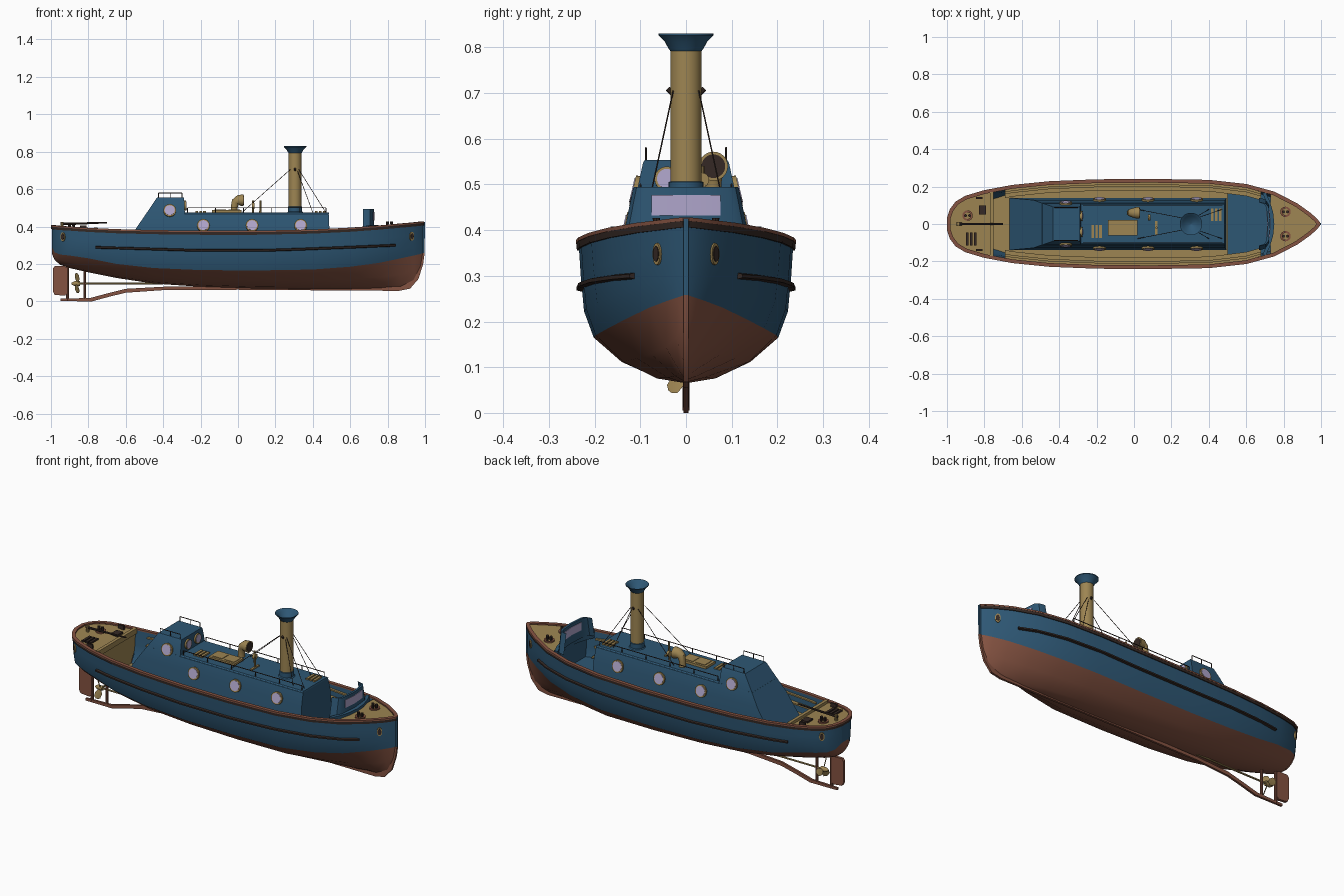
import bpy, math
from mathutils import Vector

if "Cube" in bpy.data.objects:
    bpy.data.objects.remove(bpy.data.objects["Cube"])

def mat(name, c):
    m = bpy.data.materials.new(name)
    m.diffuse_color = (*c, 1)
    m.use_nodes = True
    m.node_tree.nodes["Principled BSDF"].inputs["Base Color"].default_value = m.diffuse_color
    return m

BLUE = mat("blue_paint", (.027, .095, .175))
RED = mat("red_brown", (.23, .085, .053))
BRASS = mat("brass", (.34, .235, .085))
DARK = mat("dark_trim", (.035, .022, .018))
GLASS = mat("glass", (.43, .38, .60))

def loft(name, rings, m, ring_closed=True, path_closed=False, caps=True):
    n, k = len(rings[0]), len(rings)
    f = []
    for i in range(k if path_closed else k - 1):
        for j in range(n if ring_closed else n - 1):
            a, b, j2 = i * n, (i + 1) % k * n, (j + 1) % n
            f.append((a + j, b + j, b + j2, a + j2))
    if caps and not path_closed and ring_closed:
        f += [tuple(range(n)), tuple(reversed(range((k - 1) * n, k * n)))]
    me = bpy.data.meshes.new(name)
    me.from_pydata([tuple(p) for r in rings for p in r], [], f)
    me.materials.append(m)
    ob = bpy.data.objects.new(name, me)
    bpy.context.collection.objects.link(ob)
    return ob

def pipe(name, pts, radii, m, n=8, caps=True):
    pts = [Vector(p) for p in pts]
    if not isinstance(radii, (list, tuple)):
        radii = [radii] * len(pts)
    rings, u = [], None
    for i, p in enumerate(pts):
        t = (pts[min(i + 1, len(pts) - 1)] - pts[max(i - 1, 0)]).normalized()
        if u is None:
            u = t.orthogonal()
        u = (u - t * u.dot(t)).normalized()
        v = t.cross(u)
        rings.append([p + radii[i] * (u * math.cos(a) + v * math.sin(a))
                      for a in (2 * math.pi * j / n for j in range(n))])
    return loft(name, rings, m, caps=caps)

def lathe(name, x, y, prof, m, n=32, caps=False):
    return loft(name, [[(x + r * math.cos(2 * math.pi * j / n), y + r * math.sin(2 * math.pi * j / n), z)
                        for j in range(n)] for r, z in prof], m, caps=caps)

def stack(name, levels, m):  # levels: z, x0, x1, y0, y1
    return loft(name, [[(a, c, z), (b, c, z), (b, d, z), (a, d, z)] for z, a, b, c, d in levels], m)

def box(name, x0, x1, y0, y1, z0, z1, m):
    return stack(name, [(z0, x0, x1, y0, y1), (z1, x0, x1, y0, y1)], m)

def bar(name, outer, inner, t, m):  # flat plate in the xz plane
    return loft(name, [[(a, -t, b), (a, t, b), (c, t, d), (c, -t, d)]
                       for (a, b), (c, d) in zip(outer, inner)], m)

# Hull stations: x, half width, sheer z, bottom z, paint line z
ST = [(-.995, .03, .40, .255, .29), (-.98, .075, .398, .22, .262), (-.95, .115, .395, .195, .25),
      (-.9, .145, .392, .178, .245), (-.8, .175, .385, .155, .23), (-.65, .203, .378, .125, .2),
      (-.45, .223, .373, .095, .178), (-.2, .233, .37, .078, .167), (.1, .235, .37, .068, .165),
      (.4, .23, .376, .065, .17), (.6, .208, .386, .065, .185), (.75, .167, .397, .067, .205),
      (.87, .105, .408, .072, .23), (.94, .055, .414, .1, .245), (.975, .024, .418, .16, .253),
      (.99, .004, .42, .24, .258)]

def station(x):
    for a, b in zip(ST, ST[1:]):
        if x <= b[0]:
            f = (x - a[0]) / (b[0] - a[0])
            return [p + (q - p) * f for p, q in zip(a, b)]
    return ST[-1]

def section(x):  # half section, sheer down to keel
    _, w, zs, zb, zw = station(x)
    p = 1 + .9 * max(0, (x - .4) / .6)
    up = [(q ** p * w, zw + (zs - zw) * t) for q, t in ((1, 1), (.98, .65), (.95, .28))]
    return up + [(q ** p * w, zb + (zw - zb) * t) for q, t in ((.86, 1), (.6, .45), (.28, .1), (0, 0))]

def hw(x, z):  # hull half width at height z
    s = section(x)
    for (y0, z0), (y1, z1) in zip(s, s[1:]):
        if z1 <= z <= z0:
            return y1 + (y0 - y1) * (z - z1) / (z0 - z1)
    return s[0][0] if z > s[0][1] else 0

def sheer(x):
    return station(x)[2]

def span(a, b):
    return [a] + [s[0] for s in ST if a < s[0] < b] + [b]

# Hull shell: blue topsides, red bottom
for nm, sl, m in (("topsides", slice(0, 4), BLUE), ("bottom", slice(3, 7), RED)):
    rings = []
    for s in ST:
        h = section(s[0])[sl]
        rings.append([(s[0], y, z) for y, z in h] + [(s[0], -y, z) for y, z in reversed(h)])
    if nm == "bottom":
        rings = [r[:3] + r[3:4] + r[5:] for r in rings]
        loft("hull_bottom", rings, m, ring_closed=False)
        loft("stern_bottom", [rings[0][:4], [rings[0][i] for i in (6, 5, 4, 3)]], m, False)
    else:
        loft("hull_port", [r[:4] for r in rings], m, False)
        loft("hull_starboard", [r[4:] for r in rings], m, False)
        loft("stern_topside", [rings[0][:4], rings[0][:3:-1]], m, False)

# Swept trims: gunwale cap and rubbing strakes
def sweep(name, path, prof, m, closed):
    rings, n = [], len(path)
    for i, p in enumerate(path):
        a, b = (path[i - 1], path[(i + 1) % n]) if closed else (path[max(i - 1, 0)], path[min(i + 1, n - 1)])
        t = (Vector(b).xy - Vector(a).xy).normalized()
        rings.append([(p[0] + t.y * o, p[1] - t.x * o, p[2] + u) for o, u in prof])
    return loft(name, rings, m, path_closed=closed)

side = [(s[0], s[1], s[2]) for s in reversed(ST)]
outline = side + [(x, -y, z) for x, y, z in reversed(side)]
sweep("gunwale_cap", outline, [(-.014, 0), (.006, 0), (.006, .008), (-.014, .008)], RED, True)
sweep("gunwale_rub", outline, [(-.004, -.014), (.004, -.014), (.005, 0), (-.004, 0)], DARK, True)
sx = [.84 - 1.6 * i / 20 for i in range(21)]
strake = [(x, hw(x, z), z) for x, z in ((x, .272 + .04 * max(0, x - .1) ** 1.2 + .03 * max(0, -x - .2)) for x in sx)]
for s in (1, -1):
    pts = strake if s > 0 else [(x, -y, z) for x, y, z in reversed(strake)]
    sweep("rubbing_strake", pts, [(-.006, -.008), (.012, -.004), (.012, .004), (-.006, .008)], DARK, False)

# Keel, stem, rudder and propeller gear
bar("keel", [(-.95, .001), (-.78, 0), (-.68, .027), (-.6, .046), (-.4, .06), (0, .062), (.86, .056), (.92, .068),
             (.965, .12), (.99, .2), (.998, .258)],
    [(-.95, .014), (-.79, .018), (-.7, .042), (-.6, .067), (-.4, .078), (0, .08), (.86, .085), (.9, .095),
     (.94, .14), (.97, .2), (.985, .258)], .006, RED)
bar("stem", [(.998, .258), (.999, .425)], [(.985, .258), (.984, .425)], .005, BLUE)
bar("rudder", [(-.99, .055), (-.98, .035), (-.925, .03), (-.918, .04)],
    [(-.99, .175), (-.98, .188), (-.925, .188), (-.918, .18)], .008, RED)
pipe("rudder_stock", [(-.912, 0, .005), (-.912, 0, .2)], .008, RED)
pipe("shaft_strut", [(-.82, 0, .012), (-.82, 0, .18)], .007, RED)
pipe("propeller_shaft", [(-.885, 0, .095), (-.4, 0, .095)], .005, BRASS)
pipe("propeller_hub", [(-.89, 0, .095), (-.875, 0, .095), (-.845, 0, .095)], [.005, .013, .013], BRASS, 12)
for k in range(3):
    a = math.radians(235 + 120 * k)
    d, e = Vector((0, math.cos(a), math.sin(a))), Vector((.012, -math.sin(a) * .016, math.cos(a) * .016))
    c = Vector((-.86, 0, .095))
    loft("propeller_blade", [[c + d * r - e * w, c + d * r + Vector((.003, 0, 0)), c + d * r + e * w, c + d * r - Vector((.003, 0, 0))]
                             for r, w in ((.008, .4), (.03, 1), (.052, .9), (.06, .3))], BRASS)

# Decks, well floor, bulkheads and inner planking
def deck(name, a, b, zf, inset, m):
    return loft(name, [[(x, -max(hw(x, zf(x)) - inset, .001), zf(x)), (x, max(hw(x, zf(x)) - inset, .001), zf(x))]
                       for x in span(a, b)], m, False)

flush = lambda x: sheer(x) - .004
deck("foredeck", .73, .988, flush, .006, BRASS)
deck("aft_deck", -.993, -.76, flush, .006, BRASS)
deck("well_floor", -.77, .73, lambda x: .21, .01, BRASS)
deck("bow_well_floor", .5, .73, lambda x: .25, .012, BLUE)
for nm, x, m in (("aft_bulkhead", -.76, BRASS), ("fore_bulkhead", .73, BLUE)):
    loft(nm, [[(x, -hw(x, z) + .008, z), (x, hw(x, z) - .008, z)] for z in (.2, .28, flush(x))], m, False)
for s in (1, -1):
    loft("inner_planking", [[(x, s * (hw(x, z) - .012), z) for z in (.21, .25, .3, sheer(x))]
                            for x in span(-.76, .73)], BLUE, False)
    for z, wd in ((.35, .012), (.31, .02), (.26, .035)):
        loft("side_stringer", [[(x, s * (hw(x, z) - d), z + u) for d, u in ((.01, 0), (.012 + wd, 0), (.012 + wd, .008), (.01, .008))]
                               for x in span(-.69, .68)], BRASS)
sweep("aft_coaming", [(-.76, -.172, .385), (-.76, .172, .385)], [(-.01, -.02), (.008, -.02), (.008, .01), (-.01, .01)], BRASS, False)

# Cabin trunk and wheelhouse with sloping back
stack("cabin", [(.205, -.668, .495, -.14, .14), (.40, -.538, .488, -.128, .128), (.47, -.491, .485, -.111, .111)], BLUE)
stack("wheelhouse", [(.469, -.491, -.284, -.111, .111), (.548, -.438, -.288, -.094, .094), (.554, -.434, -.288, -.09, .09)], BLUE)
stack("cabin_roof", [(.468, -.287, .487, -.113, .113), (.475, -.287, .485, -.105, .105)], BLUE)

# Round windows
def porthole(c, nrm, r=.034, squash=False, m=GLASS):
    c, nrm = Vector(c), Vector(nrm).normalized()
    pipe("porthole_rim", [c - nrm * .01, c + nrm * .009], r, BRASS, 24)
    pipe("porthole_glass", [c, c + nrm * .011], r * .8, m, 24)

for s in (1, -1):
    for x in (-.185, .075, .335):
        porthole((x, s * .127, .405), (0, s, .23))
    porthole((-.365, s * .108, .485), (0, s, .23))
    porthole((-.286, s * .042, .512), (1, 0, .06), .027)
    for x, z in ((.928, .348), (-.935, .345)):  # hawse holes
        y = hw(x, z)
        n = Vector((hw(x - .02, z) - hw(x + .02, z), .04, 0)).normalized()
        n.y *= s
        t = Vector((-n.y, n.x, 0))
        for nm, k, d, m in (("hawse_rim", 1, .005, BRASS), ("hawse_hole", .7, .007, DARK)):
            loft(nm, [[Vector((x, s * y, z)) + n * o + t * .014 * k * math.cos(a) + Vector((0, 0, .024 * k * math.sin(a)))
                       for a in (j * math.pi / 8 for j in range(16))] for o in (-.008, d)], m)

# Funnel with flared cap and stays
lathe("funnel", .305, 0, [(.034, .47), (.034, .80)], BRASS)
lathe("funnel_collar", .305, 0, [(.045, .472), (.038, .48), (.038, .505), (.034, .507)], BLUE)
lathe("funnel_cap", .305, 0, [(.034, .792), (.038, .797), (.046, .812), (.06, .826), (.06, .83), (.044, .818), (.03, .80), (.001, .79)], BLUE)
for s in (1, -1):
    for x0, x1 in ((.28, .02), (.325, .47), (.315, .40)):
        pipe("funnel_stay", [(x0, s * .028, .705), (x1, s * .078, .474)], .0016, DARK, 5)
    pipe("stay_lug", [(.305, s * .03, .70), (.305, s * .04, .71)], .006, DARK)

# Cowl ventilator and roof fittings
pipe("cowl_vent", [(-.02, .06, .47), (-.02, .06, .505), (-.014, .06, .53), (.004, .06, .54), (.03, .06, .54)],
     [.019, .018, .022, .029, .032], BRASS, 20)
pipe("cowl_mouth", [(.028, .06, .54), (.032, .06, .54)], .026, DARK, 20)
box("skylight", -.14, .02, -.062, .022, .47, .488, BRASS)
for x in (-.125, -.05):
    box("skylight_pane", x, x + .06, -.05, .01, .486, .491, BRASS)
pipe("bell_post", [(.08, .035, .47), (.08, .035, .54)], .005, BRASS)
pipe("bell", [(.075, .035, .51), (.088, .035, .51)], .016, BRASS, 12)
pipe("whistle", [(.12, -.02, .47), (.12, -.02, .54)], [.005, .006], BRASS)
box("whistle_base", .113, .125, -.055, .015, .472, .482, BRASS)
for x, y, z in ((-.2, -.04, .474), (.44, .05, .474), (-.87, -.08, .388)):
    for k in (-1, 0, 1):
        box("vent_slat", x + k * .021 - .007, x + k * .021 + .007, y - .034, y + .034, z, z + .009, BRASS if z > .4 else DARK)

# Hand rails on both roofs
for s in (1, -1):
    for y, z0, z1, xs in ((.1, .47, .5, (-.27, -.12, .03, .18, .33, .47)), (.088, .55, .58, (-.425, -.36, -.3))):
        pipe("hand_rail", [(xs[0], s * y, z1), (xs[-1], s * y, z1)], .0022, DARK, 6)
        for x in xs:
            pipe("rail_post", [(x, s * y, z0), (x, s * y, z1)], .0022, DARK, 6)

# Bow windscreen and curved coaming
scr = [(.68, -.115), (.705, -.108), (.72, -.09), (.728, 0), (.72, .09), (.705, .108), (.68, .115)]
loft("windscreen", [[(x, y * 1.2, .385), (x - .012, y * 1.2, .385), (x - .012, y, .495), (x, y, .495)] for x, y in scr], BLUE)
loft("windscreen_glass", [[(x + .003, y, .432), (x - .015, y, .432), (x - .015, y, .477), (x + .003, y, .477)]
                          for x, y in ((.722, -.076), (.728, 0), (.722, .076))], GLASS)
loft("bow_coaming", [[(.75 - 1.6 * y * y + d, y, .36 + u) for d, u in ((0, 0), (-.02, 0), (-.02, .048), (0, .048))]
                     for y in (-.165, -.12, -.06, 0, .06, .12, .165)], BLUE)

# Deck bollards, cleats and tiller
for x, y in ((.81, .065), (.81, -.065), (-.89, .045)):
    z = sheer(x) - .004
    lathe("deck_ring", x, y, [(.028, z), (.028, z + .008), (.018, z + .008), (.018, z)], RED, 16)
    for k in (-.011, .011):
        pipe("bollard", [(x + k, y, z), (x + k, y, z + .028)], [.006, .008], DARK)
for s in (1, -1):
    box("deck_cleat", -.845, -.81, s * .14 - .005, s * .14 + .005, .382, .405, DARK)
box("aft_hatch", -.83, -.79, .05, .1, .378, .392, DARK)
pipe("tiller_post", [(-.94, 0, .385), (-.94, 0, .425)], .008, BRASS)
pipe("tiller", [(-.95, 0, .414), (-.85, 0, .416), (-.70, 0, .421)], [.007, .006, .004], DARK)

# Clean normals and shading
import bmesh
for ob in bpy.context.collection.objects:
    bm = bmesh.new()
    bm.from_mesh(ob.data)
    bmesh.ops.recalc_face_normals(bm, faces=bm.faces)
    bm.to_mesh(ob.data)
    bm.free()
    ob.select_set(True)
    bpy.context.view_layer.objects.active = ob
bpy.ops.object.shade_smooth_by_angle(angle=math.radians(35))
